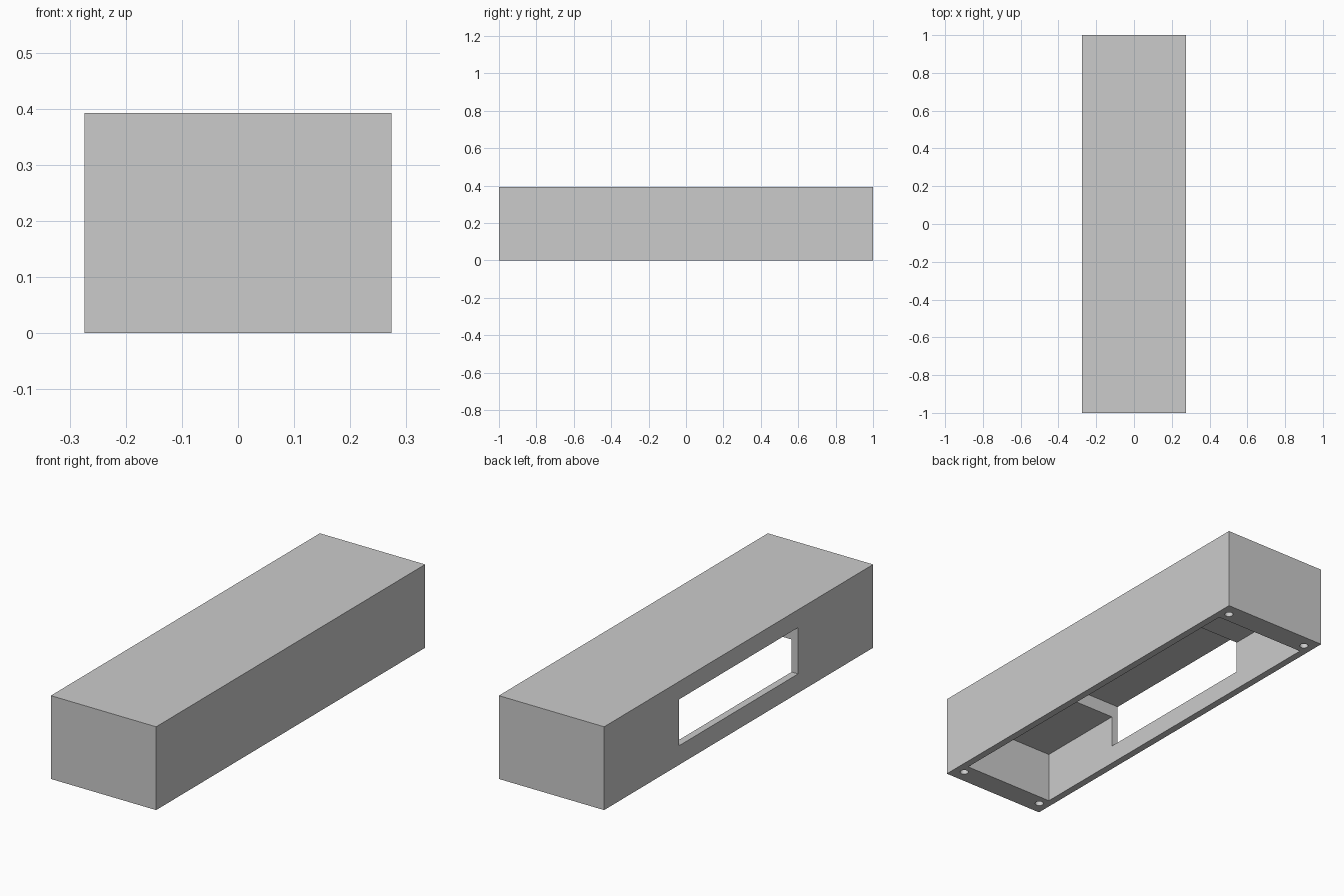
import bpy

default_cube = bpy.data.objects.get("Cube")
if default_cube:
    bpy.data.objects.remove(default_cube, do_unlink=True)

# Main dimensions
WIDTH, LENGTH, HEIGHT = 0.548, 2.0, 0.392
INNER_X, INNER_Y = 0.24, 0.89       # half sizes of the open cavity
END_CEILING, MID_CEILING = 0.243, 0.308
WINDOW_Y, WINDOW_SILL = 0.442, 0.09
HOLE_X, HOLE_Y, HOLE_RADIUS, HOLE_DEPTH = 0.223, 0.938, 0.019, 0.15

grey = bpy.data.materials.new("light_grey")
grey.use_nodes = True
colour = (0.6, 0.6, 0.6, 1.0)
grey.diffuse_color = colour
grey.node_tree.nodes["Principled BSDF"].inputs["Base Color"].default_value = colour


def box(name, low, high):
    """Add a box spanning two opposite corners."""
    centre = [(a + b) / 2 for a, b in zip(low, high)]
    bpy.ops.mesh.primitive_cube_add(size=1, location=centre)
    obj = bpy.context.object
    obj.name = name
    obj.scale = [b - a for a, b in zip(low, high)]
    bpy.ops.object.transform_apply(location=True, rotation=False, scale=True)
    obj.data.materials.append(grey)
    return obj


def cut(target, cutter):
    """Subtract the cutter from the target, then discard the cutter."""
    cutter.hide_render = True
    mod = target.modifiers.new("cut", "BOOLEAN")
    mod.operation = "DIFFERENCE"
    mod.solver = "EXACT"
    mod.object = cutter
    bpy.context.view_layer.objects.active = target
    bpy.ops.object.modifier_apply(modifier=mod.name)
    bpy.data.objects.remove(cutter, do_unlink=True)


# Outer shell
housing = box("housing", (-WIDTH / 2, -LENGTH / 2, 0), (WIDTH / 2, LENGTH / 2, HEIGHT))

# Cavity open at the bottom
cut(housing, box("cavity_cutter", (-INNER_X, -INNER_Y, -0.1), (INNER_X, INNER_Y, END_CEILING)))

# Side window that continues inside as the taller middle bay
cut(housing, box("window_cutter", (-WIDTH, -WINDOW_Y, WINDOW_SILL), (INNER_X, WINDOW_Y, MID_CEILING)))

# Blind screw holes in the four bottom corners
for sx in (-1, 1):
    for sy in (-1, 1):
        bpy.ops.mesh.primitive_cylinder_add(
            vertices=24, radius=HOLE_RADIUS, depth=2 * HOLE_DEPTH,
            location=(sx * HOLE_X, sy * HOLE_Y, 0))
        hole = bpy.context.object
        hole.name = "screw_hole_cutter"
        hole.data.materials.append(grey)
        cut(housing, hole)

# Smooth hole walls, sharp box edges
bpy.ops.object.select_all(action="DESELECT")
housing.select_set(True)
bpy.context.view_layer.objects.active = housing
bpy.ops.object.shade_smooth_by_angle()
